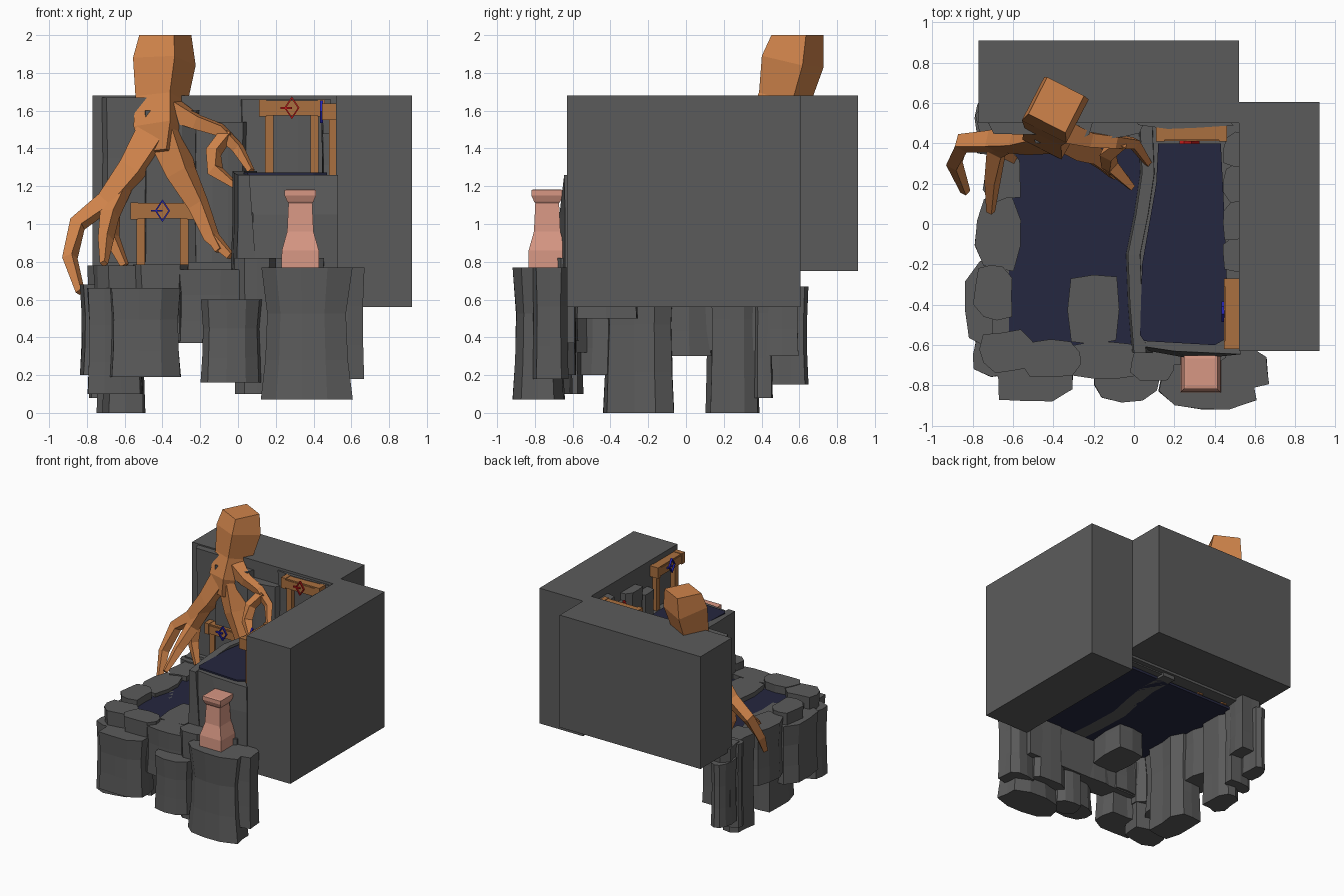
import bpy, bmesh, random
from math import cos, sin, pi
from mathutils import Vector, Matrix

if "Cube" in bpy.data.objects:
    bpy.data.objects.remove(bpy.data.objects["Cube"])

random.seed(11)


def mat(name, rgb):
    m = bpy.data.materials.new(name)
    m.diffuse_color = (*rgb, 1)
    m.use_nodes = True
    m.node_tree.nodes["Principled BSDF"].inputs["Base Color"].default_value = m.diffuse_color
    return m


STONE = mat("stone", (.105, .105, .105))
BARK = mat("bark", (.63, .23, .07))
TIMBER = mat("timber", (.40, .16, .05))
PINK = mat("pink_stone", (.68, .31, .23))
WATER = mat("water", (.018, .02, .05))
RED = mat("red", (.55, .01, .01))
BLUE = mat("blue", (.02, .02, .5))


def loft(name, rings, material):
    """Skin a list of equal-length point rings and cap both ends."""
    bm = bmesh.new()
    vr = [[bm.verts.new(p) for p in r] for r in rings]
    n = len(vr[0])
    for a, b in zip(vr, vr[1:]):
        for i in range(n):
            j = (i + 1) % n
            bm.faces.new((a[i], a[j], b[j], b[i]))
    bm.faces.new(vr[0][::-1])
    bm.faces.new(vr[-1])
    bmesh.ops.recalc_face_normals(bm, faces=bm.faces)
    me = bpy.data.meshes.new(name)
    bm.to_mesh(me)
    bm.free()
    ob = bpy.data.objects.new(name, me)
    bpy.context.collection.objects.link(ob)
    me.materials.append(material)
    return ob


def box(name, x0, x1, y0, y1, z0, z1, material=STONE):
    rect = [(x0, y0), (x1, y0), (x1, y1), (x0, y1)]
    return loft(name, [[(*p, z) for p in rect] for z in (z0, z1)], material)


def rock(name, x0, x1, y0, y1, z0, z1, n=10, pinch=.07, jit=.22, rough=.03):
    """Irregular faceted column filling the given bounds."""
    off = random.random()
    foot = []
    for i in range(n):
        a = 2 * pi * (i + off) / n
        r = (abs(cos(a))**6 + abs(sin(a))**6)**(-1 / 6) * random.uniform(1 - jit, 1)
        foot.append((r * cos(a), r * sin(a)))
    lo = [min(p[k] for p in foot) for k in (0, 1)]
    hi = [max(p[k] for p in foot) for k in (0, 1)]
    foot = [[2 * (p[k] - lo[k]) / (hi[k] - lo[k]) - 1 for k in (0, 1)] for p in foot]
    rings = []
    for t, s in ((0, 1), (.3, 1 - pinch * .7), (.65, 1 - pinch), (1, 1)):
        ring = []
        for u, v in foot:
            k = s - random.uniform(0, rough)
            ring.append(((x0 + x1) / 2 + u * k * (x1 - x0) / 2,
                         (y0 + y1) / 2 + v * k * (y1 - y0) / 2, z0 + t * (z1 - z0)))
        rings.append(ring)
    return loft(name, rings, STONE)


def limb(name, pts, n=4, ref=(.45, .89, 0)):
    """Tapered angular limb through (x, y, z, radius) points."""
    P = [Vector(p[:3]) for p in pts]
    rings = []
    for i, p in enumerate(P):
        d = (P[min(i + 1, len(P) - 1)] - P[max(i - 1, 0)]).normalized()
        if i == 0 and name == "trunk":
            d = Vector((0, 0, -1))
        u = d.cross(Vector(ref)).normalized()
        v = d.cross(u)
        rings.append([p + pts[i][3] * (u * cos(a) + v * sin(a))
                      for a in (2 * pi * (k + .5) / n for k in range(n))])
    return loft(name, rings, BARK)


def gate(name, loc, rot, h, w, gem, back=0):
    """Two posts, cross-beam and diamond emblem, facing local -y."""
    m = Matrix.Translation(loc) @ Matrix.Rotation(rot, 4, 'Z')
    parts = [box(name + "_beam", -w / 2, w / 2, -.035, .045, h - .08, h, TIMBER),
             box(name + "_cap", -w / 2 + .04, w / 2 - .04, -.04, .04, h - .07, h - .01, TIMBER)]
    for s in (-1, 1):
        x = s * (w / 2 - .055)
        parts.append(box(name + "_post", x - .022, x + .022, back - .02, back + .025, 0, h - .07, TIMBER))
        e = s * (w / 2 - .02)
        parts.append(box(name + "_beam_end", e - .02, e + .02, -.042, .045, h - .085, h + .004, TIMBER))
    # diamond outline swept as a thin square tube
    ring = []
    for k in range(5):
        a = k * pi / 2
        ring.append([(cos(a) * .04 * r, y, h - .04 + sin(a) * .06 * r)
                     for r, y in ((1, -.053), (1, -.038), (.78, -.038), (.78, -.053))])
    parts.append(loft(name + "_diamond", ring, gem))
    parts.append(box(name + "_diamond_bar", -.06, .0, -.053, -.04, h - .045, h - .035, gem))
    for p in parts:
        p.matrix_world = m


# walls
box("back_wall", -.77, .52, .50, .91, .75, 1.68)
box("right_wall", .52, .92, -.63, .605, .56, 1.68)
box("back_wall_foot", -.70, .52, .41, .52, .73, .80)
rock("back_wall_bulge", -.74, -.42, .44, .60, .75, 1.67, pinch=.03)
rock("back_wall_bulge", -.50, -.20, .40, .60, .75, 1.60, pinch=.03)
rock("back_wall_bulge", -.23, .05, .42, .58, .75, 1.54, pinch=.05)
rock("back_wall_bulge", .0, .50, .47, .60, 1.0, 1.66, pinch=.02)
rock("left_back_rock", -.79, -.66, .43, .65, .15, .67)
for y0, y1, z in ((-.24, -.06, 1.48), (-.08, .12, 1.56), (.10, .30, 1.5), (.28, .46, 1.62)):
    rock("right_wall_bulge", .44, .60, y0, y1, 1.0, z)

# pools and raised platform
pool = [(-.62, -.62), (-.35, -.62), (.5, -.66), (.54, .43), (-.62, .43)]
loft("lower_pool", [[(*p, z) for p in pool] for z in (.70, .72)], WATER)
foot = [(.08, -.63), (.3, -.67), (.53, -.64), (.53, .48), (.05, .48), (.08, .2), (.05, -.1), (.09, -.35)]
rim = [(0, -.60), (.2, -.63), (.53, -.645), (.53, .52), (.03, .52), (.05, .25), (.0, 0), (.02, -.3)]
loft("upper_platform", [[(*p, z) for p in r] for r, z in ((foot, .72), (foot, 1.05), (rim, 1.26))], STONE)
surf = [(.03, -.55), (.05, -.58), (.40, -.60), (.47, -.56), (.45, 0), (.43, .40), (.12, .40), (.11, .2), (.04, -.2)]
loft("upper_pool", [[(*p, z) for p in surf] for z in (1.25, 1.272)], WATER)
# sloping ridge between the pools
ridge = [(-.64, .03, 1.26), (-.4, .01, 1.27), (-.15, .0, 1.28), (.05, .04, 1.28), (.25, .07, 1.28), (.50, .06, 1.28)]
loft("divider_ridge", [[(x - .04, y, .70), (x - .03, y, 1.0), (x - .03, y, z), (x + .03, y, z), (x + .07, y, .70)]
                       for y, x, z in ridge], STONE)
rock("pool_boulder", -.33, -.07, -.60, -.25, .50, .76, n=8, pinch=.02, jit=.06)

# left rim of hanging columns with a filler behind
box("left_rim_core", -.70, -.60, -.60, .58, .33, .72)
for b in ((-.84, -.52, -.62, -.18, .20, .68), (-.80, -.60, -.48, -.20, .32, .78),
          (-.72, -.49, -.44, -.06, 0, .72), (-.79, -.56, -.24, .16, .30, .75),
          (-.75, -.56, .10, .39, 0, .76), (-.79, -.57, .34, .46, .08, .77),
          (-.79, -.56, .37, .60, .30, .78)):
    rock("left_rim_column", *b)

# front rim of hanging columns with a filler behind
box("front_rim_core", -.66, .52, -.68, -.59, .37, .72)
for b in ((-.70, -.30, -.88, -.60, .19, .66), (-.80, -.50, -.76, -.54, .10, .66),
          (-.77, -.50, -.74, -.52, .32, .78), (-.56, -.26, -.76, -.57, .38, .785),
          (-.34, .04, -.77, -.58, .37, .76), (-.20, .13, -.885, -.66, .16, .60),
          (-.02, .20, -.78, -.60, .10, .82), (.44, .67, -.82, -.62, .18, .77),
          (.14, .46, -.70, -.58, .20, .82)):
    rock("front_rim_column", *b)
rock("pedestal_column", .12, .61, -.92, -.64, .07, .77, n=11, pinch=.14)

# pink square pedestal
prof = [(.10, .76), (.098, .86), (.07, .96), (.063, 1.11), (.07, 1.12), (.083, 1.15), (.083, 1.18), (.068, 1.183)]
sq = ((-1, -1), (1, -1), (1, 1), (-1, 1))
loft("pedestal", [[(.33 + r * a, -.735 + r * b, z) for a, b in sq] for r, z in prof], PINK)

# gates
gate("left_gate", (-.40, .415, .72), 0, .39, .34, BLUE)
gate("upper_gate", (.285, .45, 1.27), 0, .385, .35, RED)
gate("side_gate", (.487, -.445, 1.25), -pi / 2, .385, .35, BLUE, back=.015)

# tree trunk and roots
limb("trunk", [(-.385, .59, 2.0, .145), (-.39, .565, 1.86, .175), (-.405, .52, 1.66, .145),
               (-.405, .46, 1.50, .155), (-.41, .42, 1.37, .10)])
limb("left_root", [(-.44, .45, 1.48, .11), (-.56, .42, 1.29, .085), (-.70, .41, 1.12, .06),
                   (-.85, .40, 1.0, .05), (-.89, .30, .82, .042), (-.835, .16, .64, .025)])
limb("left_root_fork", [(-.62, .42, 1.2, .065), (-.68, .37, 1.05, .055), (-.70, .22, .92, .042),
                        (-.71, .06, .79, .022)])
limb("left_root_toe", [(-.67, .40, 1.10, .05), (-.67, .37, .93, .045), (-.60, .32, .78, .025)])
limb("right_root", [(-.38, .45, 1.48, .11), (-.30, .39, 1.27, .085), (-.21, .35, 1.1, .06),
                    (-.14, .29, .93, .045), (-.04, .22, .83, .025)])
limb("right_root_toe", [(-.24, .36, 1.15, .045), (-.17, .31, .99, .04), (-.10, .24, .86, .025)])
limb("upper_root", [(-.34, .46, 1.60, .075), (-.22, .42, 1.54, .05), (-.10, .41, 1.50, .042),
                    (0, .40, 1.40, .035), (.07, .30, 1.28, .02)])
limb("upper_root_hook", [(-.06, .41, 1.48, .04), (-.13, .35, 1.38, .045), (-.12, .29, 1.28, .045),
                         (-.01, .18, 1.20, .02)])
